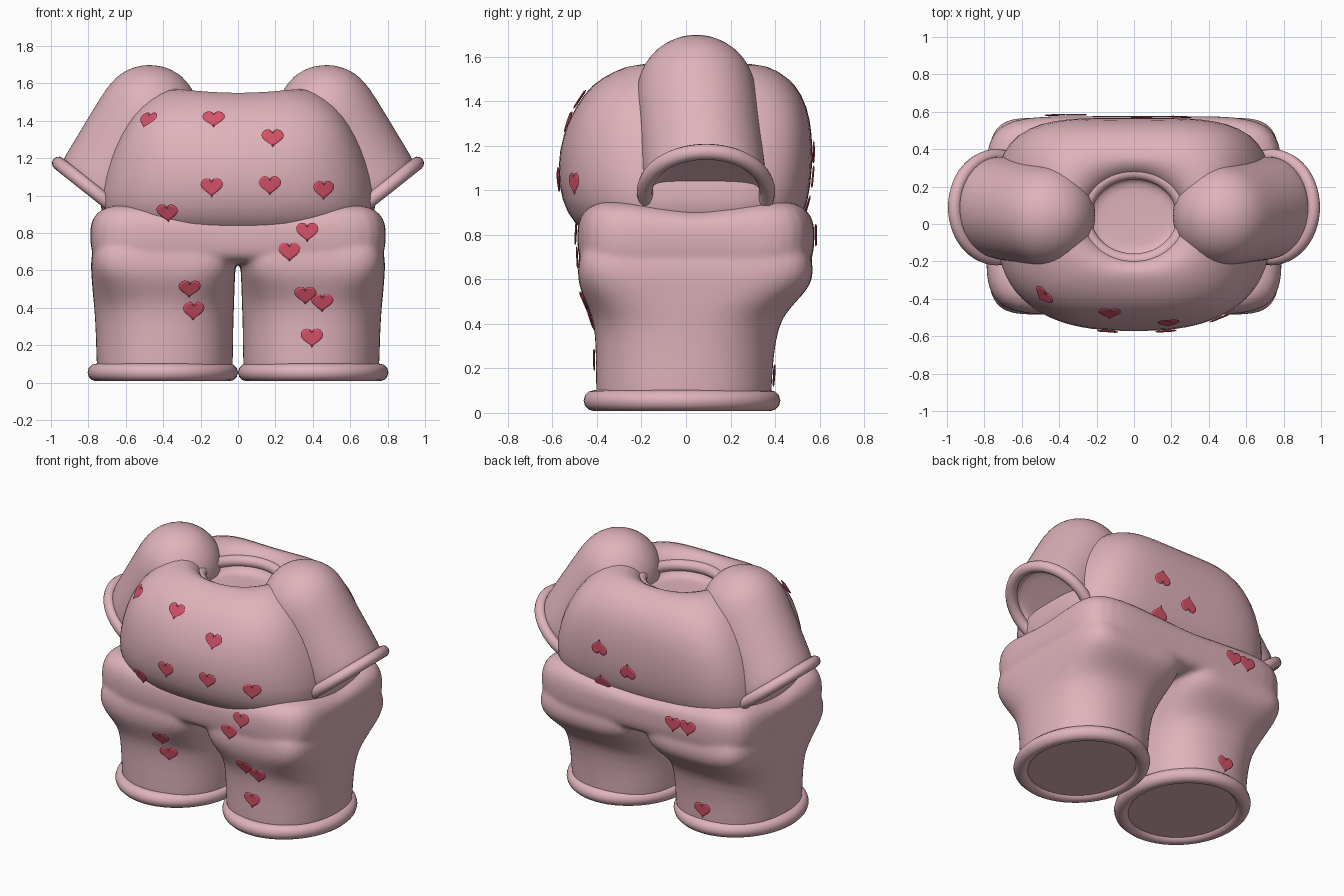
import bpy, bmesh, math
from mathutils import Vector
from mathutils.bvhtree import BVHTree

if "Cube" in bpy.data.objects:
    bpy.data.objects.remove(bpy.data.objects["Cube"])


def material(name, rgb):
    m = bpy.data.materials.new(name)
    m.diffuse_color = (*rgb, 1)
    m.use_nodes = True
    m.node_tree.nodes["Principled BSDF"].inputs["Base Color"].default_value = m.diffuse_color
    return m


PINK = material("soft_pink", (0.74, 0.45, 0.50))
RED = material("heart_red", (0.66, 0.085, 0.14))


def finish(name, bm, mat, subdiv=0, smooth=True):
    bmesh.ops.recalc_face_normals(bm, faces=bm.faces)
    me = bpy.data.meshes.new(name)
    bm.to_mesh(me)
    bm.free()
    for p in me.polygons:
        p.use_smooth = smooth
    me.materials.append(mat)
    ob = bpy.data.objects.new(name, me)
    bpy.context.collection.objects.link(ob)
    if subdiv:
        s = ob.modifiers.new("smooth", "SUBSURF")
        s.levels = s.render_levels = subdiv
    return ob


def section(z, x0, x1, y0, y1, nf, nb, seg=40):
    """Rounded rectangle outline: nf squares the front, nb the back."""
    pts = []
    for i in range(seg):
        a = 2 * math.pi * i / seg
        c, s = math.cos(a), math.sin(a)
        n = nb if s > 0 else nf
        r = (abs(c) ** n + abs(s) ** n) ** (-1 / n)
        pts.append(Vector(((x0 + x1) / 2 + c * r * (x1 - x0) / 2,
                           (y0 + y1) / 2 + s * r * (y1 - y0) / 2, z)))
    return pts


def skin(bm, rings):
    """Skin through outlines, closing both ends with a fan."""
    loops = [[bm.verts.new(p) for p in r] for r in rings]
    for a, b in zip(loops, loops[1:]):
        for i in range(len(a)):
            j = (i + 1) % len(a)
            bm.faces.new((a[i], a[j], b[j], b[i]))
    for l in (loops[0], loops[-1]):
        c = bm.verts.new(sum((v.co for v in l), Vector()) / len(l))
        for i in range(len(l)):
            bm.faces.new((l[i], l[(i + 1) % len(l)], c))


def loft(name, rings):
    bm = bmesh.new()
    skin(bm, rings)
    return finish(name, bm, PINK, 1)


def ring(name, centre, u, v, tube, seg=56, sides=12):
    """Padded hem around the ellipse spanned by u and v."""
    bm = bmesh.new()
    n = u.cross(v).normalized()
    loops = []
    for i in range(seg):
        a = 2 * math.pi * i / seg
        p = centre + u * math.cos(a) + v * math.sin(a)
        out = (u.normalized() * math.cos(a) / u.length
               + v.normalized() * math.sin(a) / v.length).normalized()
        loops.append([bm.verts.new(p + tube * (out * math.cos(b) + n * math.sin(b)))
                      for b in (2 * math.pi * k / sides for k in range(sides))])
    for i in range(seg):
        a, b = loops[i], loops[(i + 1) % seg]
        for k in range(sides):
            m = (k + 1) % sides
            bm.faces.new((a[k], a[m], b[m], b[k]))
    return finish(name, bm, PINK)


# Shirt body, rolling over the top into the neck opening
rings = [section(z, -w, w, f, b, nf, nb) for z, w, f, b, nf, nb in (
    (0.76, 0.60, -0.40, 0.42, 2.6, 4), (0.85, 0.71, -0.505, 0.51, 2.6, 4.5),
    (0.95, 0.745, -0.56, 0.55, 2.6, 4.5), (1.10, 0.725, -0.58, 0.568, 2.6, 4.5),
    (1.25, 0.675, -0.555, 0.568, 2.9, 4.5), (1.38, 0.605, -0.495, 0.545, 3.6, 4.5),
    (1.48, 0.535, -0.42, 0.49, 3.5, 4.2), (1.55, 0.45, -0.33, 0.42, 3.1, 3.8),
    (1.58, 0.37, -0.26, 0.35, 2.6, 3), (1.56, 0.305, -0.22, 0.305, 2, 2.2),
    (1.50, 0.26, -0.19, 0.265, 2, 2), (1.42, 0.24, -0.17, 0.24, 2, 2),
    (1.41, 0.20, -0.13, 0.20, 2, 2))]
for p in (p for r in rings for p in r if p.z > 1.52):
    p.z -= 0.022 * max(0, 1 - (p.x / 0.32) ** 2)
torso = loft("shirt_body", rings)
ring("collar", Vector((0, 0.04, 1.475)), Vector((0.265, 0, 0)), Vector((0, 0.235, 0)), 0.037)

# Shorts: boxy seat with raised corners, fused with two legs
bm = bmesh.new()
rings = [section(z, -w, w, f, b, 8, 8) for z, w, f, b in (
    (0.635, 0.66, -0.36, 0.44), (0.645, 0.74, -0.44, 0.53), (0.68, 0.782, -0.483, 0.57),
    (0.78, 0.793, -0.49, 0.578), (0.86, 0.787, -0.487, 0.576), (0.925, 0.76, -0.46, 0.55),
    (0.962, 0.69, -0.40, 0.49), (0.965, 0.55, -0.28, 0.36))]
for p in (p for r in rings for p in r if p.z > 0.9):
    corner = min(abs(p.x) / 0.64, 1) * min(abs(p.y - 0.045) / 0.40, 1)
    p.z -= 0.045 * (1 - corner)
skin(bm, rings)
for s in (1, -1):
    skin(bm, [section(z, min(s * a, s * b), max(s * a, s * b), f, k, n, n)
              for z, a, b, f, k, n in (
        (0.03, 0.06, 0.72, -0.37, 0.35, 2.2), (0.025, 0.035, 0.75, -0.40, 0.38, 2.2),
        (0.10, 0.026, 0.757, -0.405, 0.385, 2.3), (0.25, 0.026, 0.76, -0.405, 0.392, 2.3),
        (0.39, 0.022, 0.767, -0.41, 0.415, 2.5), (0.46, 0.02, 0.775, -0.432, 0.455, 3),
        (0.53, 0.018, 0.78, -0.465, 0.525, 4), (0.59, 0.015, 0.785, -0.485, 0.568, 5.5),
        (0.66, 0.01, 0.787, -0.487, 0.573, 7), (0.74, 0.01, 0.77, -0.47, 0.55, 7),
        (0.80, 0.05, 0.70, -0.42, 0.50, 6))])
shorts = finish("shorts", bm, PINK, 1)
fuse = shorts.modifiers.new("fuse", "REMESH")
fuse.mode = "VOXEL"
fuse.voxel_size = 0.014
fuse.use_smooth_shade = True
soften = shorts.modifiers.new("soften", "SMOOTH")
soften.factor, soften.iterations = 0.5, 10

V = Vector((0, 1, 0))


def hoop(c, u, r, seg=36):
    return [c + u * r * math.cos(2 * math.pi * i / seg) + V * r * math.sin(2 * math.pi * i / seg)
            for i in range(seg)]


for side, s in (("right", 1), ("left", -1)):
    ring(side + "_leg_hem", Vector((s * 0.402, -0.018, 0.055)),
         Vector((0.355, 0, 0)), Vector((0, 0.395, 0)), 0.047)

    # Sleeve: shoulder dome, tube, open end with a shallow lining
    top, end = Vector((s * 0.475, 0.046, 1.43)), Vector((s * 0.735, 0.09, 0.995))
    axis = Vector((end.x - top.x, 0, end.z - top.z)).normalized()
    u0 = Vector((-axis.z * s, 0, axis.x * s)).normalized()
    u1 = Vector((s * 0.78, 0, 0.62)).normalized()
    rings = [hoop(top - axis * 0.272 * math.cos(a), u0, 0.272 * math.sin(a))
             for a in (math.radians(d) for d in (8, 24, 40, 56, 72, 90))]
    for t in (0.25, 0.5, 0.75, 1.0):
        rings.append(hoop(top.lerp(end, t), u0.lerp(u1, t).normalized(), 0.272 + 0.005 * t))
    rings += [hoop(end, u1, 0.25), hoop(end - axis * 0.035, u1, 0.24),
              hoop(end - axis * 0.04, u1, 0.2)]
    loft(side + "_sleeve", rings)
    ring(side + "_sleeve_cuff", end, u1 * 0.286, V * 0.275, 0.036)

# Hearts laid on the cloth, found by casting along y
bpy.context.view_layer.update()
deps = bpy.context.evaluated_depsgraph_get()
trees = [BVHTree.FromObject(o, deps) for o in (torso, shorts)]


def heart(name, x, z, facing, flip=1, size=0.06):
    start, ray = Vector((x, facing * 2, z)), Vector((0, -facing, 0))
    hits = [h for h in (t.ray_cast(start, ray) for t in trees) if h[0] is not None]
    if not hits:
        return
    p, n = min(hits, key=lambda h: h[3])[:2]
    if n.dot(ray) > 0:
        n = -n
    right = Vector((0, 0, 1)).cross(n).normalized()
    up = n.cross(right) * flip
    bm = bmesh.new()
    layers = []
    for scale, lift in ((0.8, 0.004), (1, 0.008), (0.8, 0.0125)):
        layer = []
        for i in range(28):
            t = 2 * math.pi * i / 28
            hx = math.sin(t) ** 3
            hz = (13 * math.cos(t) - 3.8 * math.cos(2 * t) - 2 * math.cos(3 * t)
                  - math.cos(4 * t)) / 16 + 0.1
            layer.append(bm.verts.new(p + n * lift + (right * hx + up * hz) * size * scale))
        layers.append(layer)
    for a, b in zip(layers, layers[1:]):
        for i in range(28):
            j = (i + 1) % 28
            bm.faces.new((a[i], a[j], b[j], b[i]))
    bm.faces.new(layers[0])
    bm.faces.new(layers[2])
    finish(name, bm, RED, smooth=False)


FRONT = ((-0.48, 1.40), (-0.13, 1.405), (0.185, 1.305), (-0.14, 1.045), (0.17, 1.055),
         (0.455, 1.03), (-0.375, 0.91), (0.37, 0.805), (0.275, 0.70), (-0.26, 0.505),
         (-0.24, 0.385), (0.36, 0.47), (0.45, 0.43), (0.395, 0.24))
BACK = ((0.25, 1.17, -1), (0.04, 1.06, -1), (0.25, 0.93, -1),
        (-0.31, 0.80, 1), (-0.42, 0.80, 1), (-0.40, 0.17, 1))
for i, (x, z) in enumerate(FRONT):
    heart(f"front_heart_{i + 1}", x, z, -1)
for i, (x, z, flip) in enumerate(BACK):
    heart(f"back_heart_{i + 1}", x, z, 1, flip)
